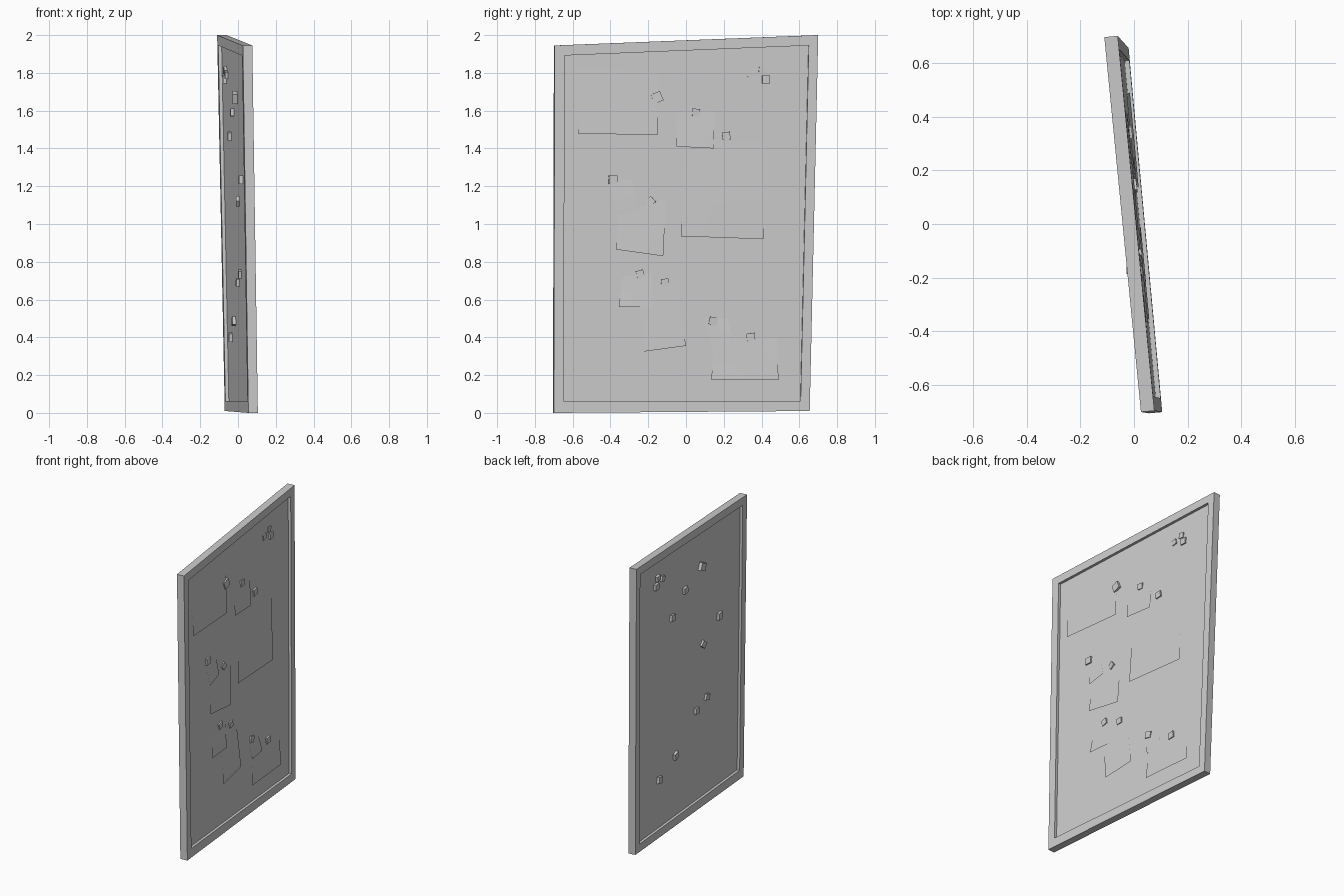
import bpy, bmesh
from mathutils import Matrix, Vector
from math import radians, sin, pi

if "Cube" in bpy.data.objects:
    bpy.data.objects.remove(bpy.data.objects["Cube"])


def on_board(y, z, depth=0.0):
    """Point on the slightly twisted, leaning board; depth runs back from the front face."""
    x = 0.0405 - 0.0923 * y - 0.0165 * z - 0.0024 * y * z
    return Vector((x - depth, y - 0.09 * depth, z))


def make_object(name, bm):
    bmesh.ops.recalc_face_normals(bm, faces=bm.faces)
    mesh = bpy.data.meshes.new(name)
    bm.to_mesh(mesh)
    bm.free()
    obj = bpy.data.objects.new(name, mesh)
    bpy.context.collection.objects.link(obj)
    return obj


OUTER = [(-0.70, 0.0), (0.655, 0.01), (0.70, 2.0), (-0.695, 1.945)]
INNER = [(-0.648, 0.062), (0.607, 0.064), (0.65, 1.945), (-0.642, 1.892)]
THICK = 0.05

# Wonky picture frame: a closed ring of four rails
bm = bmesh.new()
rings = [[bm.verts.new(on_board(y, z, d)) for y, z in pts]
         for pts, d in ((OUTER, 0), (INNER, 0), (INNER, THICK), (OUTER, THICK))]
for i in range(4):
    a, b = rings[i], rings[(i + 1) % 4]
    for j in range(4):
        k = (j + 1) % 4
        bm.faces.new((a[j], a[k], b[k], b[j]))
make_object("frame", bm)

# Recessed backing panel, tucked into the rails
bm = bmesh.new()
mid = [((a[0] + b[0]) / 2, (a[1] + b[1]) / 2) for a, b in zip(OUTER, INNER)]
front = [bm.verts.new(on_board(y, z, 0.018)) for y, z in mid]
back = [bm.verts.new(on_board(y, z, 0.032)) for y, z in mid]
bm.faces.new(front)
bm.faces.new(back)
for j in range(4):
    k = (j + 1) % 4
    bm.faces.new((front[j], front[k], back[k], back[j]))
make_object("panel", bm)


# Paper sheets: bowed grids, pinned flat at the top and lifting at the bottom
def paper(name, tl, tr, br, bl, lift, bow=0.003, n=4):
    bm = bmesh.new()
    tl, tr, br, bl = map(Vector, (tl, tr, br, bl))
    rows = []
    for i in range(n + 1):
        v = i / n
        row = []
        for j in range(n + 1):
            u = j / n
            p = tl.lerp(tr, u).lerp(bl.lerp(br, u), v)
            d = 0.0165 - lift * v * v - bow * sin(pi * v) * (0.4 + 0.6 * u)
            row.append(bm.verts.new(on_board(p.x, p.y, d)))
        rows.append(row)
    for i in range(n):
        for j in range(n):
            bm.faces.new((rows[i][j], rows[i + 1][j], rows[i + 1][j + 1], rows[i][j + 1]))
    obj = make_object(name, bm)
    for f in obj.data.polygons:
        f.use_smooth = True


paper("poster_wide", (-0.59, 1.84), (-0.15, 1.80), (-0.15, 1.47), (-0.57, 1.48), 0.007)
paper("note_upper", (-0.05, 1.59), (0.15, 1.60), (0.15, 1.40), (-0.05, 1.41), 0.009)
paper("poster_tall", (0.0, 1.45), (0.42, 1.44), (0.41, 0.92), (-0.025, 0.935), 0.006)
paper("note_scrap", (-0.41, 1.25), (-0.285, 1.23), (-0.255, 1.09), (-0.37, 1.06), 0.005)
paper("notice_middle", (-0.36, 1.05), (-0.105, 1.13), (-0.12, 0.83), (-0.37, 0.865), 0.008)
paper("note_lower_left", (-0.335, 0.72), (-0.18, 0.74), (-0.18, 0.56), (-0.355, 0.56), 0.009)
paper("notice_lower", (-0.255, 0.70), (-0.045, 0.685), (0.0, 0.355), (-0.22, 0.325), 0.006)
paper("note_lower_right", (0.10, 0.51), (0.22, 0.50), (0.265, 0.36), (0.14, 0.35), 0.006)
paper("notice_bottom", (0.15, 0.41), (0.485, 0.395), (0.49, 0.175), (0.135, 0.175), 0.009)

# Chunky cube pins pushed through the panel: y, z, size, twist
PINS = [
    (-0.15, 1.67, 0.052, 22), (0.055, 1.59, 0.040, -4), (0.215, 1.465, 0.042, 8),
    (-0.385, 1.235, 0.045, 0), (-0.185, 1.12, 0.040, 40), (-0.24, 0.735, 0.040, 15),
    (-0.11, 0.69, 0.040, 5), (0.145, 0.485, 0.043, -12), (0.345, 0.40, 0.043, 8),
    (0.425, 1.765, 0.041, 0), (0.345, 1.79, 0.036, 12), (0.405, 1.815, 0.036, -8),
]
for i, (y, z, size, twist) in enumerate(PINS):
    bm = bmesh.new()
    turn = (Matrix.Rotation(radians(-5.3 + twist * 0.2), 4, 'Z').inverted()
            @ Matrix.Rotation(radians(twist), 4, 'X'))
    bmesh.ops.create_cube(bm, size=size,
                          matrix=Matrix.Translation(on_board(y, z, 0.030)) @ turn)
    make_object(f"pin_{i + 1}", bm)
